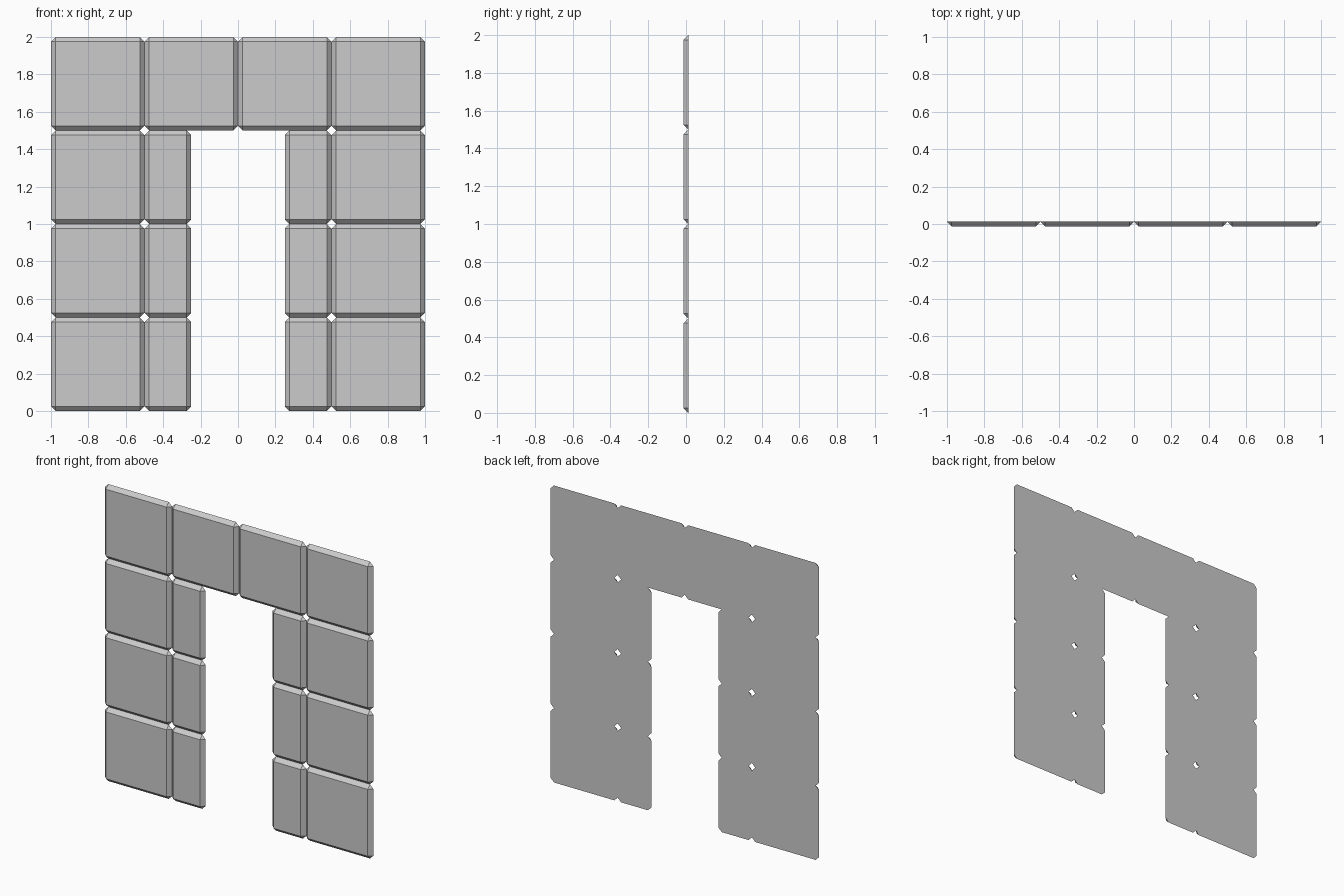
import bpy, bmesh

if "Cube" in bpy.data.objects:
    bpy.data.objects.remove(bpy.data.objects["Cube"])

B = 0.025          # bevel width, equal to panel thickness
BACK, FRONT = B / 2, -B / 2


def add_tile(bm, x0, x1, z0, z1):
    """Bevelled panel: octagonal back, smaller rectangular front."""
    xa, xb, za, zb = x0 + B, x1 - B, z0 + B, z1 - B
    back = [bm.verts.new((x, BACK, z)) for x, z in (
        (xa, z0), (xb, z0), (x1, za), (x1, zb),
        (xb, z1), (xa, z1), (x0, zb), (x0, za))]
    front = [bm.verts.new((x, FRONT, z)) for x, z in (
        (xa, za), (xb, za), (xb, zb), (xa, zb))]
    bm.faces.new(front)
    bm.faces.new(back[::-1])
    for i in range(4):
        j = (i + 1) % 4
        # sloped side, then corner chamfer
        bm.faces.new((front[i], back[2 * i], back[2 * i + 1], front[j]))
        bm.faces.new((front[j], back[2 * i + 1], back[(2 * i + 2) % 8]))


def make_object(name, tiles):
    bm = bmesh.new()
    for t in tiles:
        add_tile(bm, *t)
    # weld neighbouring panels along their shared back edges
    bmesh.ops.remove_doubles(bm, verts=bm.verts, dist=1e-4)
    bmesh.ops.recalc_face_normals(bm, faces=bm.faces)
    me = bpy.data.meshes.new(name)
    bm.to_mesh(me)
    bm.free()
    ob = bpy.data.objects.new(name, me)
    bpy.context.collection.objects.link(ob)
    return ob


tiles = []
# jambs: full outer panel and half-width inner panel per row, mirrored
for row in range(3):
    z0, z1 = row * 0.5, row * 0.5 + 0.5
    for a, b in ((0.5, 1.0), (0.25, 0.5)):
        tiles += [(a, b, z0, z1), (-b, -a, z0, z1)]
# lintel: four full panels across the top
for col in range(4):
    tiles.append((-1 + col * 0.5, -0.5 + col * 0.5, 1.5, 2.0))

make_object("doorway_wall_panels", tiles)
